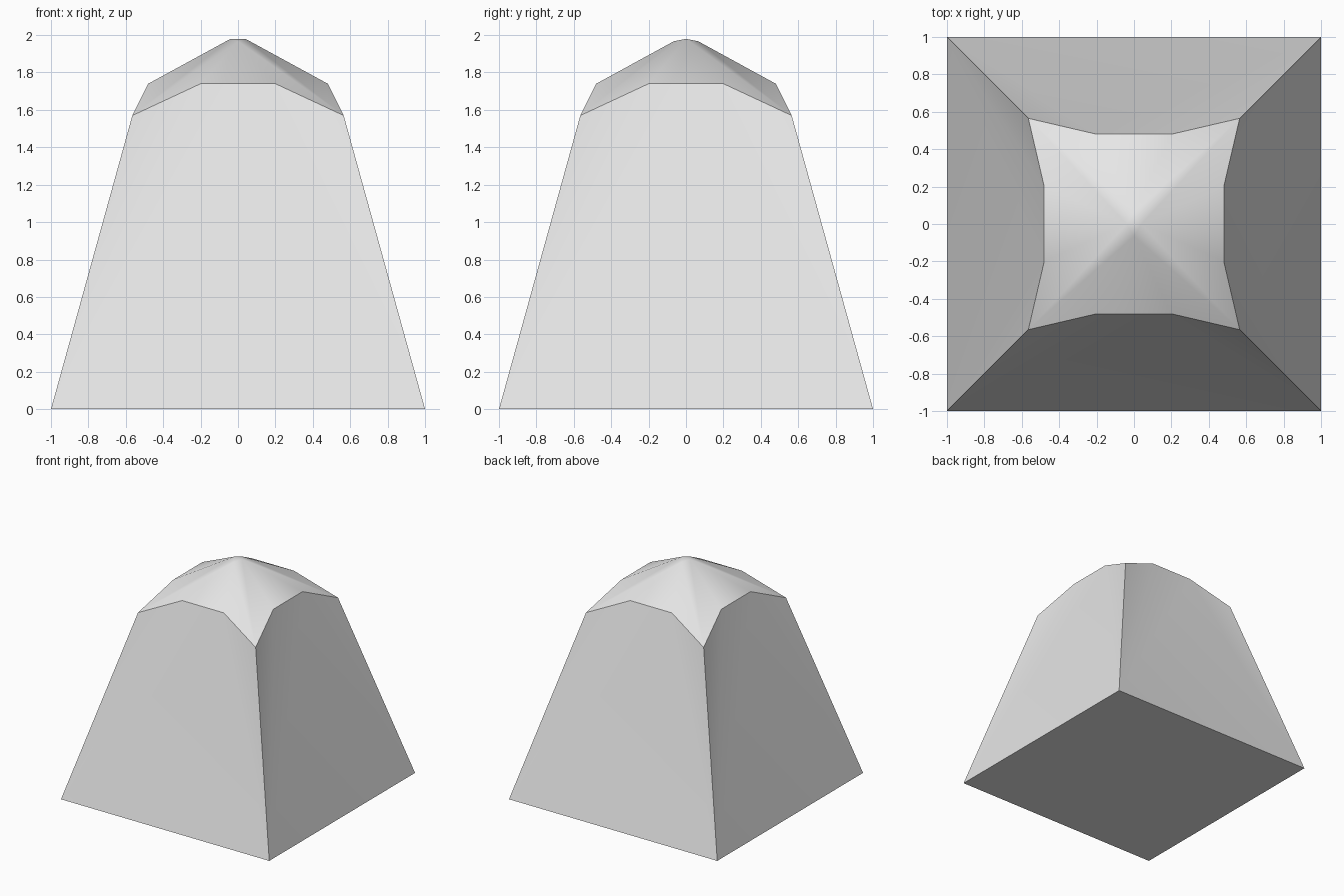
import bpy, bmesh, math
from mathutils import Matrix, Vector

if "Cube" in bpy.data.objects:
    bpy.data.objects.remove(bpy.data.objects["Cube"], do_unlink=True)

# Single plain grey
grey = bpy.data.materials.new("plain grey")
grey.use_nodes = True
grey.diffuse_color = (0.8, 0.8, 0.8, 1)
grey.node_tree.nodes["Principled BSDF"].inputs["Base Color"].default_value = (0.8, 0.8, 0.8, 1)

bm = bmesh.new()
base, rim = [], []

# Each quarter adds a base corner and three rim points: ridge, low corner, ridge
for k in range(4):
    turn = Matrix.Rotation(k * math.pi / 2, 3, 'Z')
    base.append(bm.verts.new(turn @ Vector((1, 1, 0))))
    for p in ((0.48, 0.2, 1.74), (0.565, 0.565, 1.57), (0.2, 0.48, 1.74)):
        rim.append(bm.verts.new(turn @ Vector(p)))

# Small blunt tip: a short ridge along x with a shoulder on each side
tip = [bm.verts.new(p) for p in
       ((0.04, 0, 1.98), (0, 0.065, 1.967), (-0.04, 0, 1.98), (0, -0.065, 1.967))]
bm.faces.new((tip[0], tip[1], tip[2]))
bm.faces.new((tip[0], tip[2], tip[3]))

for k in range(4):
    n = (k + 1) % 4
    a, corner, b, nxt = (rim[(3 * k + i) % 12] for i in range(4))
    # Tapered wall: flat middle with a narrow facet beside each corner
    bm.faces.new((base[k], base[n], nxt, b))
    bm.faces.new((base[k], b, corner))
    bm.faces.new((base[k], corner, a))
    # Eight-sided conical roof
    bm.faces.new((tip[k], a, corner))
    bm.faces.new((tip[k], corner, tip[n]))
    bm.faces.new((tip[n], corner, b))
    bm.faces.new((tip[n], b, nxt))

# Underside
bm.faces.new(base[::-1])
bmesh.ops.recalc_face_normals(bm, faces=bm.faces)

mesh = bpy.data.meshes.new("tapered_block")
bm.to_mesh(mesh)
bm.free()
mesh.materials.append(grey)
block = bpy.data.objects.new("tapered_block", mesh)
bpy.context.collection.objects.link(block)

# Smooth the shallow facets, keep the corners, rim and base crisp
bpy.ops.object.select_all(action='DESELECT')
block.select_set(True)
bpy.context.view_layer.objects.active = block
bpy.ops.object.shade_smooth_by_angle(angle=math.radians(30))
